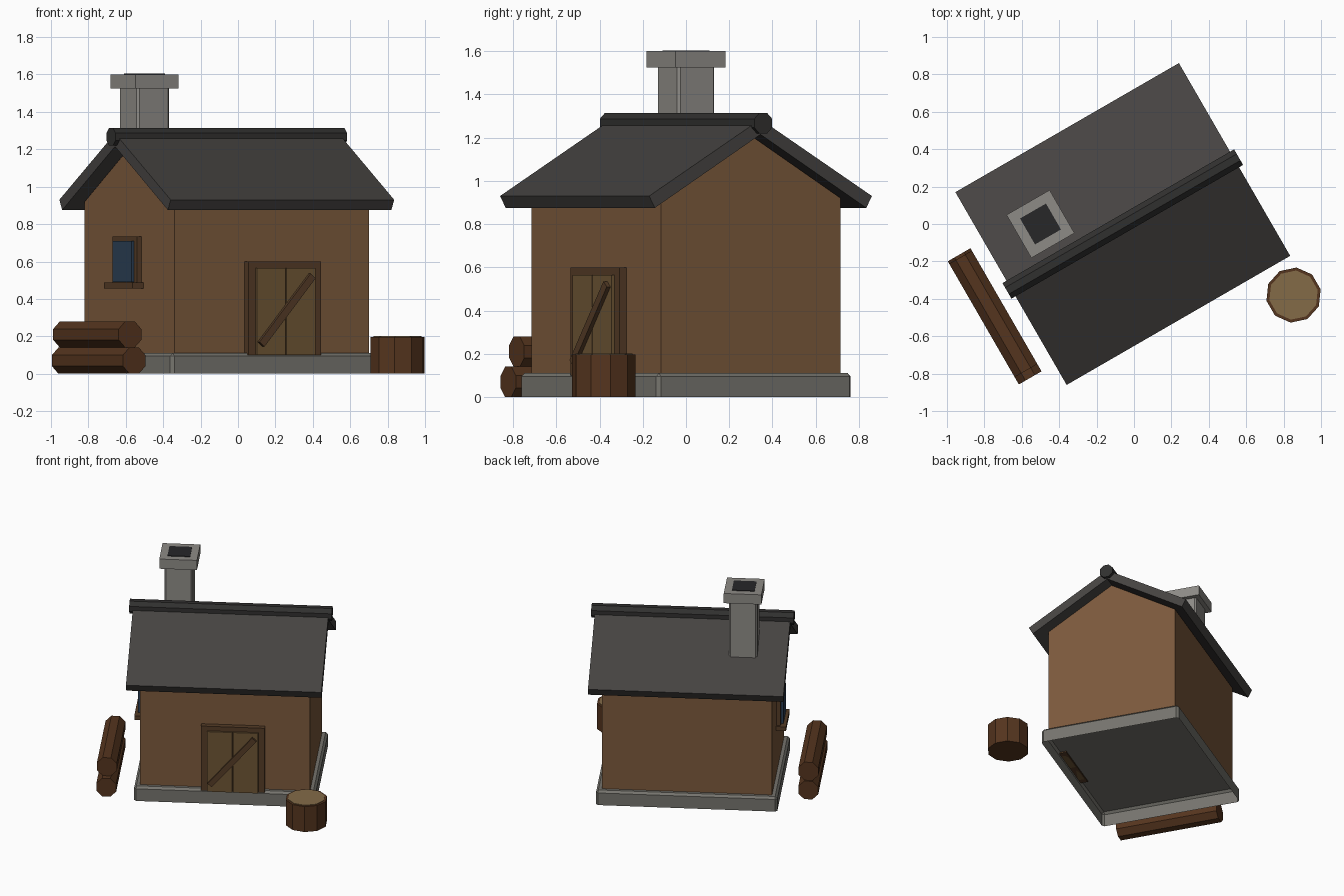
import bpy, bmesh
from math import radians, cos, pi, atan2, hypot
from mathutils import Matrix, Vector

if "Cube" in bpy.data.objects:
    bpy.data.objects.remove(bpy.data.objects["Cube"])

# The house frame: u runs along the ridge, v across it, turned 30 degrees
HOUSE = Matrix.Translation((-0.06, 0, 0)) @ Matrix.Rotation(radians(30), 4, 'Z')


def material(name, rgb):
    m = bpy.data.materials.new(name)
    m.diffuse_color = (*rgb, 1)
    m.use_nodes = True
    m.node_tree.nodes["Principled BSDF"].inputs["Base Color"].default_value = m.diffuse_color
    return m


WALL = material("plaster", (0.20, 0.10, 0.045))
ROOF = material("slate", (0.06, 0.056, 0.053))
RIDGE = material("dark_slate", (0.03, 0.029, 0.028))
STONE = material("stone", (0.18, 0.175, 0.155))
PALE = material("pale_stone", (0.27, 0.26, 0.24))
FRAME = material("frame_wood", (0.09, 0.045, 0.02))
PLANK = material("plank_wood", (0.155, 0.09, 0.035))
BARK = material("bark", (0.09, 0.035, 0.013))
CUT = material("cut_wood", (0.23, 0.147, 0.064))
GLASS = material("glass", (0.025, 0.05, 0.09))
SOOT = material("soot", (0.02, 0.02, 0.022))


def finish(name, bm, mat, matrix=HOUSE):
    bmesh.ops.recalc_face_normals(bm, faces=bm.faces)
    me = bpy.data.meshes.new(name)
    bm.to_mesh(me)
    bm.free()
    me.materials.append(mat)
    ob = bpy.data.objects.new(name, me)
    ob.matrix_world = matrix
    bpy.context.collection.objects.link(ob)
    return ob


def box(name, u, v, z, mat, bevel=0, tilt=0, open_bottom=False):
    """Box from (min, max) ranges in the house frame, tilted about its own v axis."""
    bm = bmesh.new()
    bmesh.ops.create_cube(bm, size=1)
    size = [r[1] - r[0] for r in (u, v, z)]
    mid = Vector([(r[0] + r[1]) / 2 for r in (u, v, z)])
    bmesh.ops.scale(bm, vec=size, verts=bm.verts)
    if bevel:
        low = min(w.co.z for w in bm.verts) + 1e-4
        edges = [e for e in bm.edges if any(w.co.z > low for w in e.verts)]
        bmesh.ops.bevel(bm, geom=edges, offset=bevel, segments=1, affect='EDGES')
    if open_bottom:
        bm.normal_update()
        base = [f for f in bm.faces if f.normal.z < -0.9]
        bmesh.ops.delete(bm, geom=base, context='FACES')
    bm.transform(Matrix.Translation(mid) @ Matrix.Rotation(tilt, 4, 'Y'))
    return finish(name, bm, mat)


def prism(name, profile, half, mat, open_bottom=False):
    """Extrude a (v, z) profile along the ridge."""
    bm = bmesh.new()
    ends = [[bm.verts.new((s * half, v, z)) for v, z in profile] for s in (-1, 1)]
    n = len(profile)
    for end in ends:
        bm.faces.new(end)
    for i in range(n):
        j = (i + 1) % n
        if open_bottom and profile[i][1] == profile[j][1]:
            continue
        bm.faces.new((ends[0][i], ends[0][j], ends[1][j], ends[1][i]))
    return finish(name, bm, mat)


def rod(name, center, radius, length, sides, axis, mat, spin=0.0, matrix=HOUSE):
    bm = bmesh.new()
    bmesh.ops.create_cone(bm, cap_ends=True, segments=sides, radius1=radius,
                          radius2=radius, depth=length)
    turn = {'X': Matrix.Rotation(pi / 2, 4, 'Y'),
            'Y': Matrix.Rotation(pi / 2, 4, 'X'), 'Z': Matrix()}[axis]
    bm.transform(Matrix.Translation(center) @ turn @ Matrix.Rotation(spin, 4, 'Z'))
    return finish(name, bm, mat, matrix)


# Stone base (hollow underneath) and gabled walls
box("foundation", (-0.64, 0.64), (-0.52, 0.52), (0, 0.11), STONE, 0.016, open_bottom=True)
prism("walls", [(-0.48, 0.11), (0.48, 0.11), (0.48, 0.92), (0, 1.21), (-0.48, 0.92)],
      0.6, WALL, open_bottom=True)

# Roof slab and ridge bar
prism("roof", [(0, 1.285), (0.595, 0.93), (0.565, 0.875), (0, 1.215),
               (-0.565, 0.875), (-0.595, 0.93)], 0.69, ROOF)
rod("ridge_bar", (0, 0, 1.267), 0.052, 1.43, 8, 'X', RIDGE, pi / 8)


# Chimney: shaft, cap, dark flue
def chimney(name, half, z, mat, bevel=0):
    box(name, (-0.381 - half, -0.381 + half), (0.22 - half, 0.22 + half), z, mat, bevel)


chimney("chimney_shaft", 0.1, (0.95, 1.54), PALE, 0.012)
chimney("chimney_cap", 0.133, (1.525, 1.6), PALE)
chimney("chimney_flue", 0.08, (1.56, 1.604), SOOT)

# Door on the front
box("door_frame", (-0.167, 0.283), (-0.52, -0.46), (0.1, 0.6), FRAME)
for side, u in (("left", (-0.122, 0.055)), ("right", (0.061, 0.238))):
    box("door_plank_" + side, u, (-0.535, -0.47), (0.1, 0.565), PLANK)
du, dz = 0.315, 0.365
half = hypot(du, dz) / 2
box("door_brace", (0.055 - half, 0.055 + half), (-0.555, -0.53), (0.32, 0.36), FRAME,
    tilt=-atan2(dz, du))

# Window on the left gable
box("window_frame", (-0.63, -0.58), (-0.13, 0.13), (0.48, 0.735), FRAME)
box("window_glass", (-0.647, -0.59), (-0.1, 0.1), (0.49, 0.71), GLASS)
box("window_sill", (-0.67, -0.59), (-0.15, 0.15), (0.455, 0.487), FRAME)

# Stacked logs beside the left wall
r = 0.07 / cos(pi / 8)
rod("log_lower", (-0.84, -0.085, 0.07), r, 0.76, 8, 'Y', BARK, pi / 8)
rod("log_upper", (-0.84, -0.07, 0.21), r, 0.70, 8, 'Y', BARK, pi / 8)

# Chopping stump
spin = radians(30)
rod("stump", (0.853, -0.38, 0.0985), 0.148, 0.197, 10, 'Z', BARK, spin, Matrix())
rod("stump_top", (0.853, -0.38, 0.19), 0.132, 0.022, 10, 'Z', CUT, spin, Matrix())
